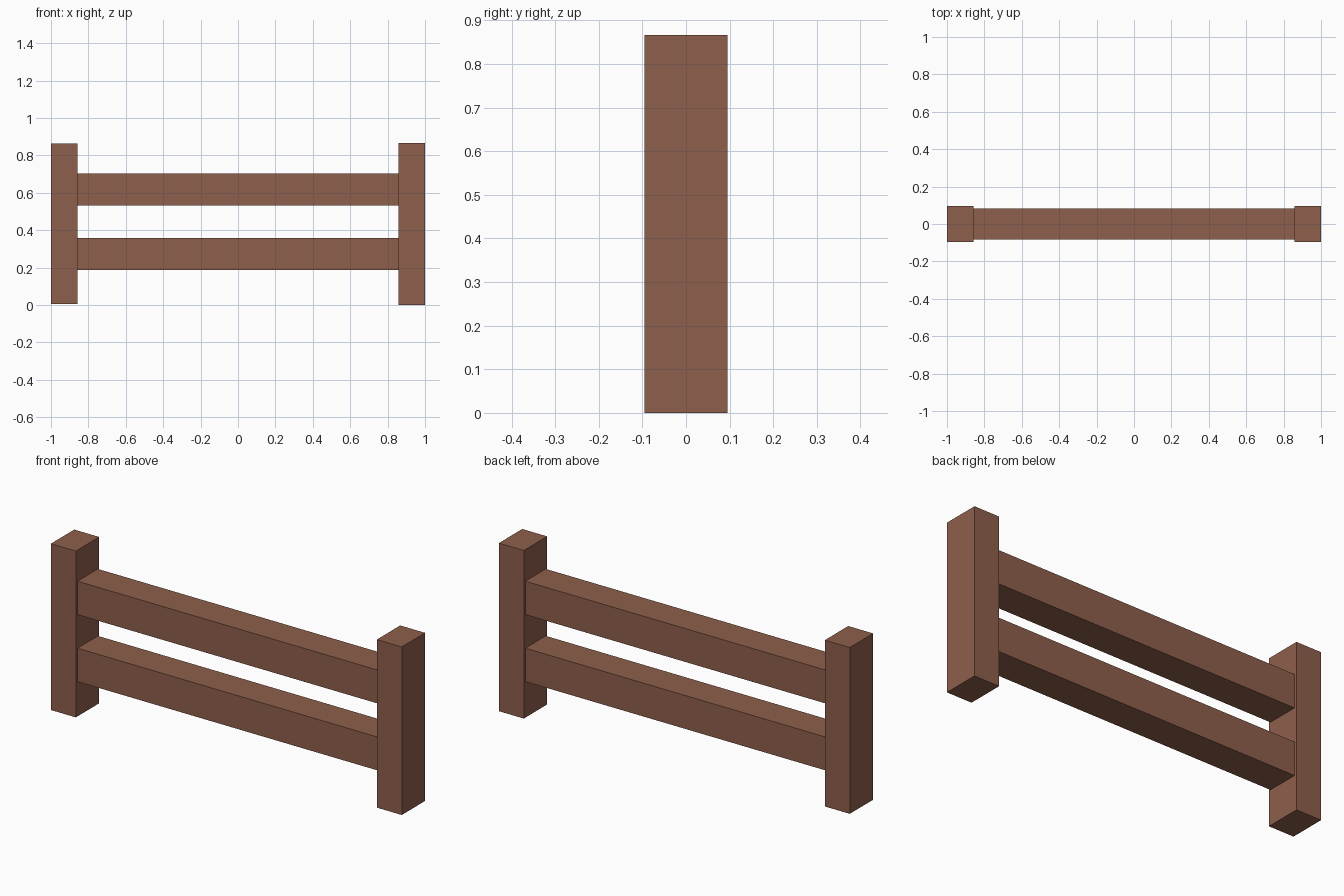
import bpy

if "Cube" in bpy.data.objects:
    bpy.data.objects.remove(bpy.data.objects["Cube"])

wood = bpy.data.materials.new("brown wood")
wood.diffuse_color = (0.27, 0.114, 0.072, 1.0)
wood.use_nodes = True
wood.node_tree.nodes["Principled BSDF"].inputs["Base Color"].default_value = wood.diffuse_color


def box(name, lo, hi):
    """Flat-faced box between two corners."""
    size = [b - a for a, b in zip(lo, hi)]
    centre = [(a + b) / 2 for a, b in zip(lo, hi)]
    bpy.ops.mesh.primitive_cube_add(size=1, location=centre)
    ob = bpy.context.object
    ob.name = name
    ob.scale = size
    bpy.ops.object.transform_apply(location=False, rotation=False, scale=True)
    ob.data.materials.append(wood)
    return ob


# Upright posts (the left one is a touch shorter)
box("left_post", (-1.0, -0.095, 0.006), (-0.858, 0.095, 0.863))
box("right_post", (0.858, -0.095, 0.0), (1.0, 0.095, 0.866))

# Horizontal rails between the posts
for name, z in (("lower_rail", 0.186), ("upper_rail", 0.531)):
    box(name, (-0.857, -0.083, z), (0.858, 0.083, z + 0.172))
